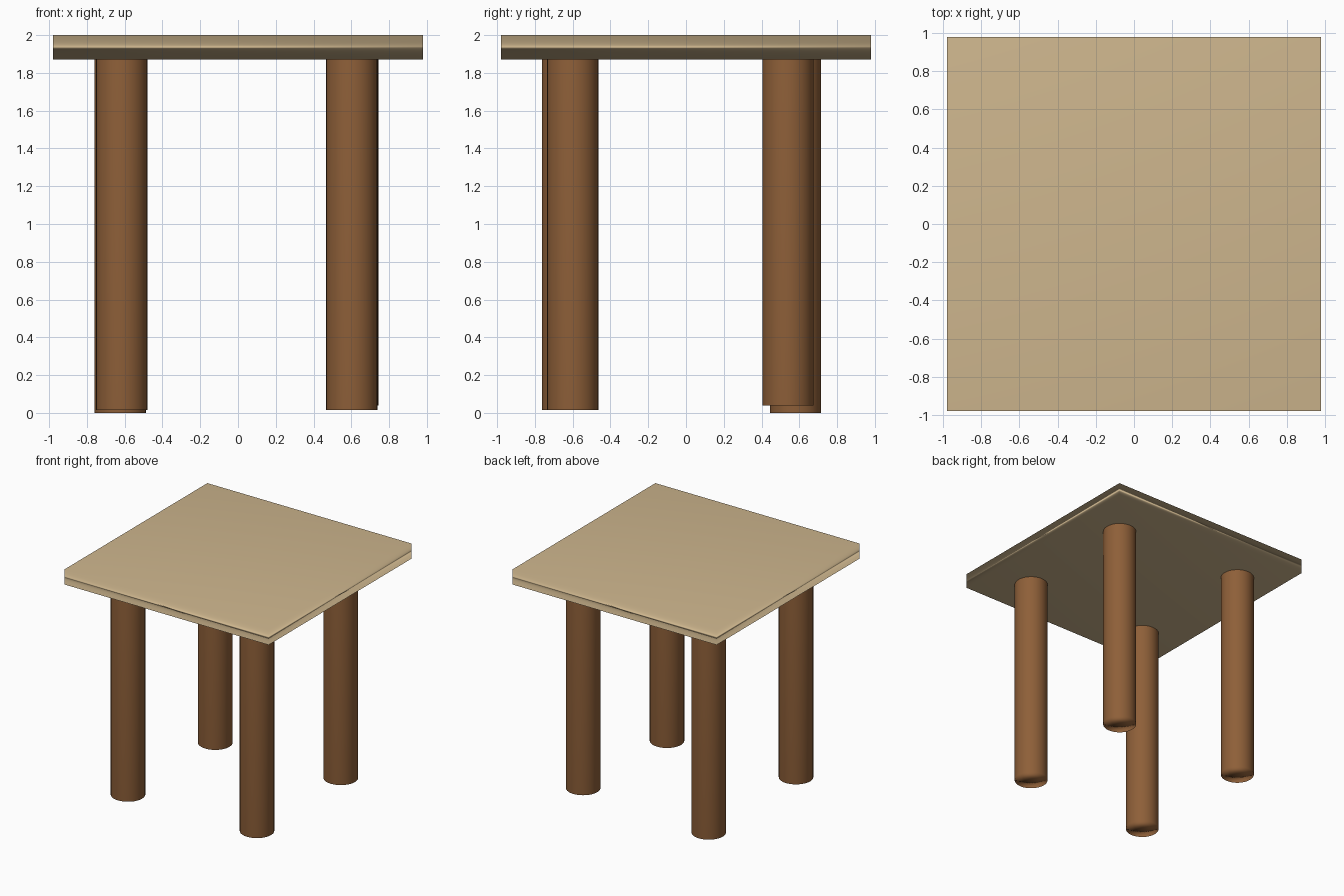
import bpy

if "Cube" in bpy.data.objects:
    bpy.data.objects.remove(bpy.data.objects["Cube"])


def material(name, color):
    mat = bpy.data.materials.new(name)
    mat.diffuse_color = (*color, 1)
    mat.use_nodes = True
    mat.node_tree.nodes["Principled BSDF"].inputs["Base Color"].default_value = mat.diffuse_color
    return mat


def finish(name, mat):
    """Name the active object, colour it and give it fully smooth, area-weighted shading."""
    obj = bpy.context.object
    obj.name = name
    obj.data.materials.append(mat)
    bpy.ops.object.shade_smooth()
    weighted = obj.modifiers.new("area_weighted_shading", 'WEIGHTED_NORMAL')
    weighted.mode = 'FACE_AREA'
    weighted.weight = 50
    return obj


light_wood = material("light_wood", (0.62, 0.47, 0.27))
dark_wood = material("dark_wood", (0.27, 0.115, 0.04))

TOP_BOTTOM, TOP_SURFACE, WIDTH = 1.87, 2.0, 1.957
LEG_RADIUS = 0.136

# Square table top
bpy.ops.mesh.primitive_cube_add(size=1, location=(0, 0, (TOP_BOTTOM + TOP_SURFACE) / 2))
bpy.context.object.scale = (WIDTH, WIDTH, TOP_SURFACE - TOP_BOTTOM)
bpy.ops.object.transform_apply(location=False, rotation=False, scale=True)
finish("table_top", light_wood)

# Round legs, slightly uneven in placement and foot height: x, y, foot z
legs = {
    "front_left_leg": (-0.615, -0.627, 0.015),
    "front_right_leg": (0.602, -0.600, 0.015),
    "back_left_leg": (-0.624, 0.580, 0.0),
    "back_right_leg": (0.607, 0.540, 0.04),
}
for name, (x, y, foot) in legs.items():
    head = TOP_BOTTOM + 0.02
    bpy.ops.mesh.primitive_cylinder_add(
        vertices=32, radius=LEG_RADIUS, depth=head - foot,
        end_fill_type='TRIFAN', location=(x, y, (head + foot) / 2))
    finish(name, dark_wood)
